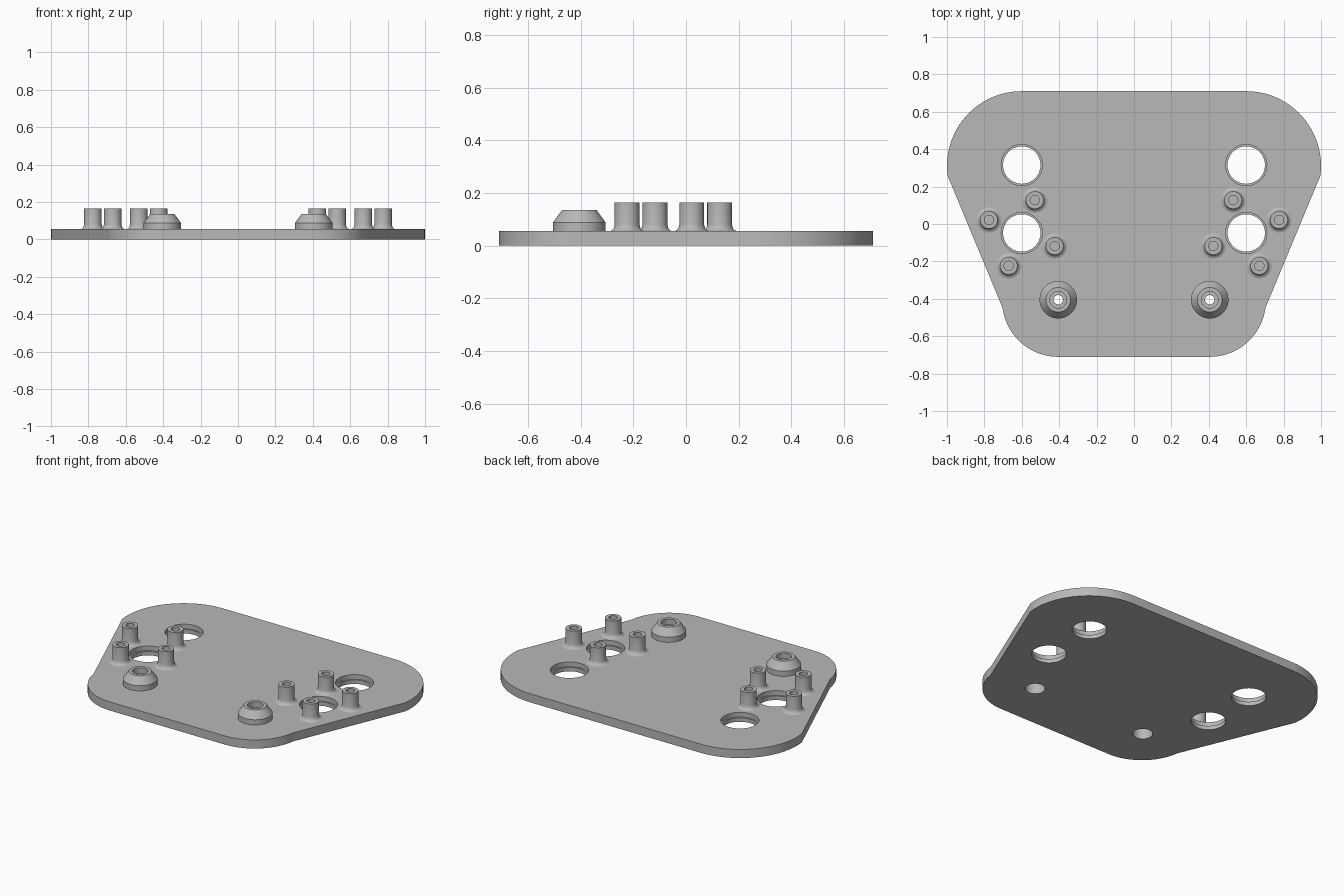
import bpy, bmesh
from math import cos, sin, pi, atan2, acos, hypot

if "Cube" in bpy.data.objects:
    bpy.data.objects.remove(bpy.data.objects["Cube"], do_unlink=True)

grey = bpy.data.materials.new("plain grey")
grey.use_nodes = True
grey.diffuse_color = (0.48, 0.48, 0.48, 1)
grey.node_tree.nodes["Principled BSDF"].inputs["Base Color"].default_value = grey.diffuse_color

THICK = 0.055


def make_object(name, bm):
    bmesh.ops.recalc_face_normals(bm, faces=bm.faces)
    mesh = bpy.data.meshes.new(name)
    bm.to_mesh(mesh)
    bm.free()
    mesh.materials.append(grey)
    obj = bpy.data.objects.new(name, mesh)
    bpy.context.collection.objects.link(obj)
    return obj


def smooth(obj):
    bpy.ops.object.select_all(action="DESELECT")
    obj.select_set(True)
    bpy.context.view_layer.objects.active = obj
    bpy.ops.object.shade_smooth_by_angle(angle=pi / 6)


def lathe(name, profile, centre, closed=False, steps=48):
    """Spin (radius, height) points about a vertical axis; open ends are capped."""
    bm = bmesh.new()
    rings = [[bm.verts.new((centre[0] + r * cos(2 * pi * i / steps),
                            centre[1] + r * sin(2 * pi * i / steps), z))
              for i in range(steps)] for r, z in profile]
    pairs = list(zip(rings, rings[1:]))
    if closed:
        pairs.append((rings[-1], rings[0]))
    else:
        bm.faces.new(rings[0])
        bm.faces.new(rings[-1])
    for a, b in pairs:
        for i in range(steps):
            j = (i + 1) % steps
            bm.faces.new((a[i], a[j], b[j], b[i]))
    return make_object(name, bm)


# Plate outline: rounded corners joined by tangent lines
back_x, back_y, back_r = 0.6, 0.31, 0.4
front_x, front_y, front_r = 0.405, -0.41, 0.3
dx, dy = back_x - front_x, back_y - front_y
tangent = atan2(dy, dx) - acos((back_r - front_r) / hypot(dx, dy))


def arc(cx, cy, r, start, end, steps=24):
    return [(cx + r * cos(start + (end - start) * i / steps),
             cy + r * sin(start + (end - start) * i / steps)) for i in range(steps + 1)]


half = (arc(front_x, front_y, front_r, -pi / 2, tangent)
        + arc(back_x, back_y, back_r, tangent, pi / 2))
outline = half + [(-x, y) for x, y in reversed(half)]
bm = bmesh.new()
base = bm.faces.new([bm.verts.new((x, y, 0)) for x, y in outline])
top = bmesh.ops.extrude_face_region(bm, geom=[base], use_keep_orig=True)["geom"]
bmesh.ops.translate(bm, vec=(0, 0, THICK),
                    verts=[v for v in top if isinstance(v, bmesh.types.BMVert)])
plate = make_object("base_plate", bm)

# Stepped holes and the recesses under the bosses
stepped = [(0.1, -0.1), (0.1, 0.025), (0.11, 0.025), (0.11, 0.2)]
straight = [(0.058, -0.1), (0.058, 0.2)]
cutters = []
for side in (-1, 1):
    for profile, x, y in ((stepped, 0.6, 0.315), (stepped, 0.6, -0.048),
                          (straight, 0.405, -0.405)):
        cutters.append(lathe("hole_cutter", profile, (side * x, y)))
for cutter in cutters:
    cutter.hide_render = True
    cut = plate.modifiers.new("hole", "BOOLEAN")
    cut.operation = "DIFFERENCE"
    cut.solver = "EXACT"
    cut.object = cutter
bpy.context.view_layer.update()
evaluated = plate.evaluated_get(bpy.context.evaluated_depsgraph_get())
cut_mesh = bpy.data.meshes.new_from_object(evaluated)
plate.modifiers.clear()
plate.data = cut_mesh
for cutter in cutters:
    bpy.data.objects.remove(cutter, do_unlink=True)
smooth(plate)

# Bosses with a pocket on top, and hollow pegs with flared feet
boss = [(0.1, THICK), (0.1, 0.088), (0.066, 0.135), (0.045, 0.135), (0.045, 0.1),
        (0.025, 0.1), (0.025, 0.08), (0.058, 0.08), (0.058, THICK)]
peg = [(0.068, THICK), (0.058, 0.058), (0.051, 0.065), (0.047, 0.08),
       (0.047, 0.165), (0.025, 0.165), (0.025, 0.06)]
for side, label in ((-1, "right"), (1, "left")):
    smooth(lathe(label + "_boss", boss, (side * 0.405, -0.405), closed=True))
    # Four pegs spaced by quarter turns around the front hole
    for k in range(4):
        angle = atan2(0.07, 0.176) + k * pi / 2
        x, y = 0.6 + 0.189 * cos(angle), -0.048 + 0.189 * sin(angle)
        smooth(lathe(f"{label}_peg_{k + 1}", peg, (side * x, y), steps=32))
